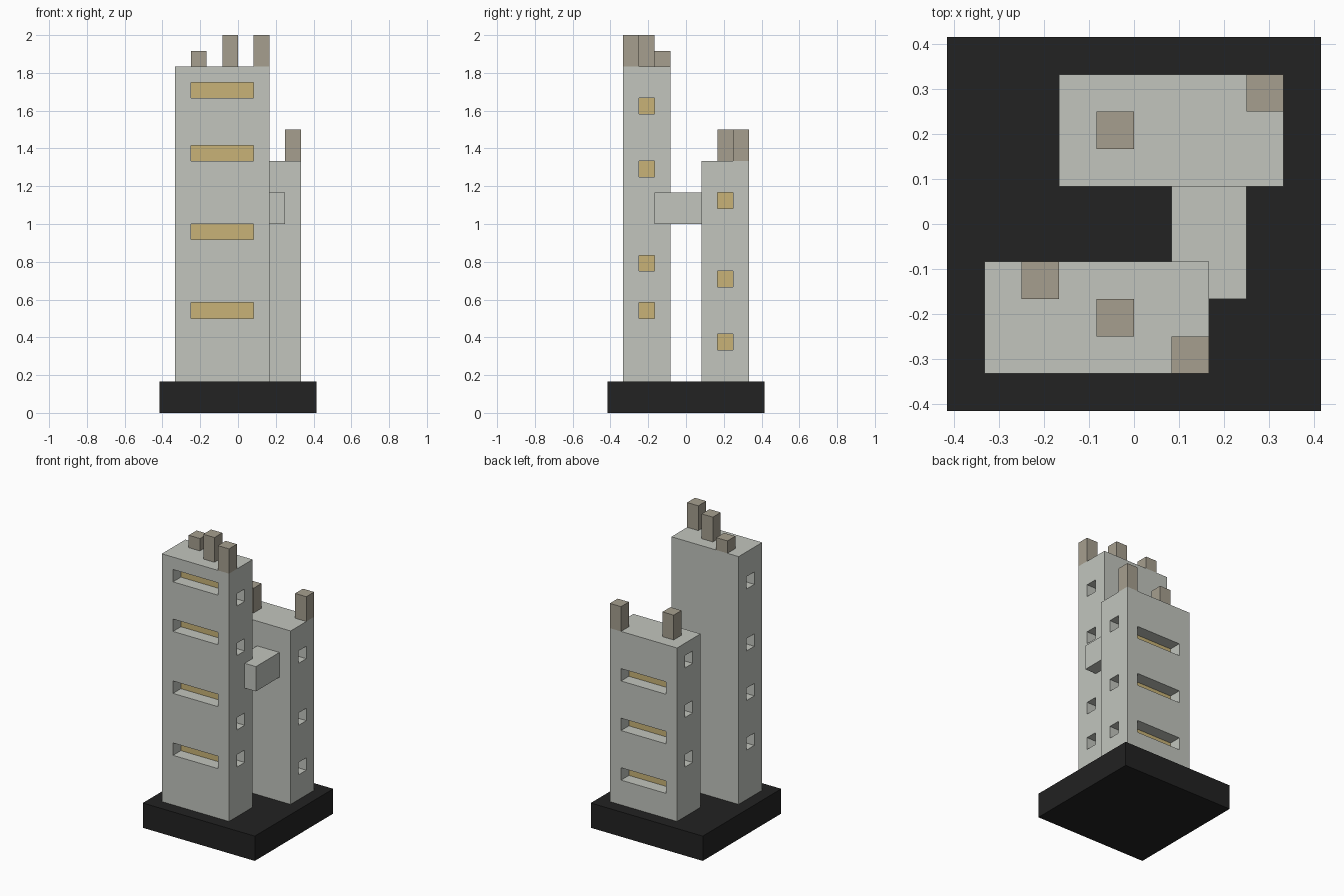
import bpy, bmesh
from mathutils import Vector

if "Cube" in bpy.data.objects:
    bpy.data.objects.remove(bpy.data.objects["Cube"])

C = 1 / 12  # one module; all sizes below are counted in modules


def material(name, rgb):
    m = bpy.data.materials.new(name)
    m.diffuse_color = (*rgb, 1)
    m.use_nodes = True
    m.node_tree.nodes["Principled BSDF"].inputs["Base Color"].default_value = m.diffuse_color
    return m


CONCRETE = material("pale concrete", (0.54, 0.56, 0.515))
GLOW = material("warm window", (0.58, 0.45, 0.184))
STACK = material("taupe stone", (0.38, 0.347, 0.275))
DARK = material("black base", (0.016, 0.016, 0.016))


def finish(name, bm, *mats):
    mesh = bpy.data.meshes.new(name)
    bm.to_mesh(mesh)
    bm.free()
    for m in mats:
        mesh.materials.append(m)
    ob = bpy.data.objects.new(name, mesh)
    bpy.context.collection.objects.link(ob)
    return ob


def box(name, lo, hi, mat):
    lo, hi = Vector(lo) * C, Vector(hi) * C
    bm = bmesh.new()
    bmesh.ops.create_cube(bm, size=1)
    for v in bm.verts:
        v.co = (lo + hi) / 2 + v.co * (hi - lo)
    return finish(name, bm, mat)


def tower(name, lo, hi, windows):
    """Block of modules with one-module-deep recesses, glowing at the back.
    windows: {(dx, dy) facing: [sill heights]}"""
    recess = {}
    for (dx, dy), sills in windows.items():
        for z in sills:
            if dx:  # single square opening in the narrow side
                recess[(hi[0] - 1 if dx > 0 else lo[0], lo[1] + 1, z)] = (dx, 0, 0)
            else:   # long slot in the broad side
                for x in range(lo[0] + 1, hi[0] - 1):
                    recess[(x, hi[1] - 1 if dy > 0 else lo[1], z)] = (0, dy, 0)
    solid = {(x, y, z) for x in range(lo[0], hi[0]) for y in range(lo[1], hi[1])
             for z in range(lo[2], hi[2])} - set(recess)
    bm = bmesh.new()
    for cell in sorted(solid):
        for axis in range(3):
            for s in (-1, 1):
                d = [0, 0, 0]
                d[axis] = s
                near = tuple(a + b for a, b in zip(cell, d))
                if near in solid:
                    continue
                n = Vector(d)
                u = Vector([1.0 if i == (axis + 1) % 3 else 0.0 for i in range(3)])
                w = n.cross(u)
                mid = Vector(cell) + Vector((.5, .5, .5)) + n / 2
                quad = [(mid + (u * a + w * b) / 2) * C
                        for a, b in ((-1, -1), (1, -1), (1, 1), (-1, 1))]
                f = bm.faces.new([bm.verts.new(p) for p in quad])
                # only the back wall of a recess glows
                f.material_index = int(recess.get(near) == tuple(d))
    bmesh.ops.remove_doubles(bm, verts=bm.verts, dist=1e-4)
    return finish(name, bm, CONCRETE, GLOW)


# Base slab
box("base", (-5, -5, 0), (5, 5, 2), DARK)

# Two offset towers
tower("tall_tower", (-4, -4, 2), (2, -1, 22), {
    (0, -1): [6, 11, 16, 20],
    (1, 0): [6, 9, 15, 19],
    (-1, 0): [6, 10, 14, 19]})
tower("short_tower", (-2, 1, 2), (4, 4, 16), {
    (0, 1): [4, 8, 12],
    (1, 0): [4, 8, 13],
    (-1, 0): [6, 10, 14]})

# Bridge joining the towers
box("bridge", (1, -2, 12), (3, 1, 14), CONCRETE)

# Rooftop stacks: x, y, bottom, top
for i, (x, y, z0, z1) in enumerate([(-3, -2, 22, 23), (-1, -3, 22, 24), (1, -4, 22, 24),
                                    (-1, 2, 16, 18), (3, 3, 16, 18)], 1):
    box(f"roof_stack_{i}", (x, y, z0), (x + 1, y + 1, z1), STACK)
